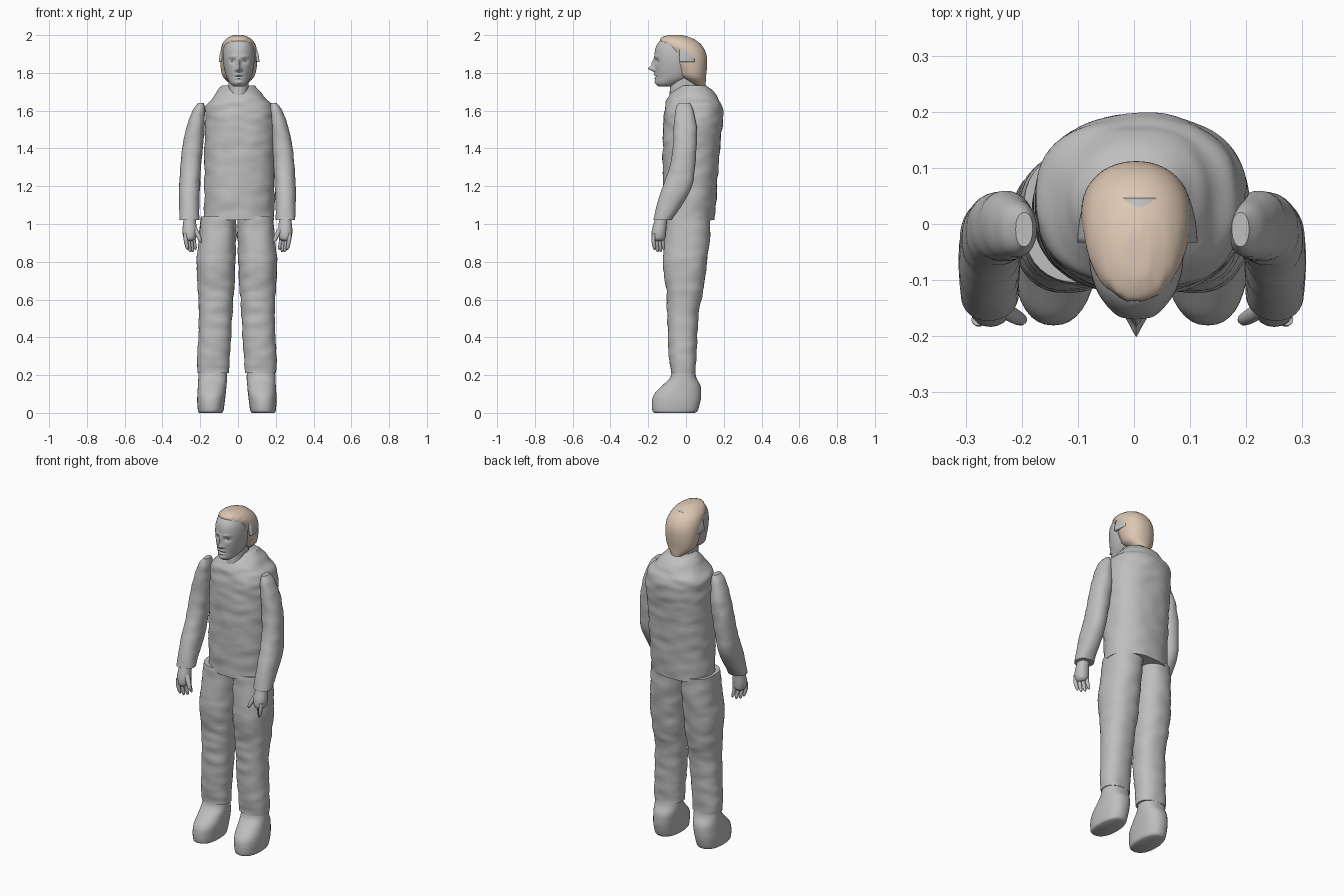
import bpy, bmesh, math
from mathutils import Vector, noise

if "Cube" in bpy.data.objects:
    bpy.data.objects.remove(bpy.data.objects["Cube"])


def material(name, rgb):
    m = bpy.data.materials.new(name)
    m.use_nodes = True
    m.diffuse_color = (*rgb, 1)
    m.node_tree.nodes["Principled BSDF"].inputs["Base Color"].default_value = (*rgb, 1)
    return m


GRAY = material("plain_gray", (0.52, 0.52, 0.52))
TAN = material("hair_tan", (0.72, 0.57, 0.45))


def finish(name, bm, mat, sharp=50):
    bmesh.ops.recalc_face_normals(bm, faces=bm.faces)
    me = bpy.data.meshes.new(name)
    bm.to_mesh(me)
    bm.free()
    me.materials.append(mat)
    me.shade_smooth()
    me.set_sharp_from_angle(angle=math.radians(sharp))
    ob = bpy.data.objects.new(name, me)
    bpy.context.collection.objects.link(ob)
    return ob


def spline(keys, steps):
    """Smooth in-between rings through the key rings."""
    out = []
    for i in range(len(keys) - 1):
        a, b, c, d = (keys[max(0, min(len(keys) - 1, i + k))] for k in (-1, 0, 1, 2))
        for s in range(steps):
            t = s / steps
            out.append([0.5 * (2 * q + (r - p) * t + (2 * p - 5 * q + 4 * r - u) * t * t
                               + (3 * q - p - 3 * r + u) * t ** 3)
                        for p, q, r, u in zip(a, b, c, d)])
    return out + [keys[-1]]


def loft(name, keys, mat, n=32, steps=5, power=2.2, wrinkle=0, shape=None, mirror=None):
    """Rings are (z, x min, x max, y min, y max); mirror gives the x shift of a mirrored copy."""
    bm = bmesh.new()
    rings = []
    for z, x0, x1, y0, y1 in spline(keys, steps):
        ring = []
        for k in range(n):
            a = math.tau * k / n
            c, s = math.cos(a), math.sin(a)
            ex = math.copysign(abs(c) ** (2 / power), c)
            ey = math.copysign(abs(s) ** (2 / power), s)
            p = Vector(((x0 + x1) / 2 + ex * (x1 - x0) / 2, (y0 + y1) / 2 + ey * (y1 - y0) / 2, z))
            if wrinkle:
                w = noise.noise(Vector((p.x * 11, p.y * 11, z * 24)))
                p += Vector((c, s, 0)) * w * wrinkle
            if shape:
                shape(p)
            if mirror is not None:
                p.x = mirror - p.x
            ring.append(bm.verts.new(p))
        rings.append(ring)
    for a, b in zip(rings, rings[1:]):
        for k in range(n):
            bm.faces.new((a[k], a[(k + 1) % n], b[(k + 1) % n], b[k]))
    bm.faces.new(rings[0])
    bm.faces.new(rings[-1])
    return finish(name, bm, mat)


def ball(name, center, size, mat):
    bm = bmesh.new()
    bmesh.ops.create_uvsphere(bm, u_segments=16, v_segments=10, radius=1)
    for v in bm.verts:
        v.co = Vector(center) + Vector(size) * v.co
    return finish(name, bm, mat)


def finger(name, path, mirror):
    """Tapered finger along (x, y, z, radius) points."""
    loft(name, [(z, x - r, x + r, y - r, y + r) for x, y, z, r in path], GRAY, 10, 3, 2,
         mirror=mirror)


# Jacket body with sloping shoulders
loft("jacket", [
    (1.02, -.18, .19, -.115, .15), (1.2, -.178, .193, -.122, .165),
    (1.4, -.177, .198, -.123, .18), (1.54, -.175, .203, -.12, .195),
    (1.62, -.172, .188, -.112, .192), (1.66, -.14, .153, -.1, .172),
    (1.70, -.112, .118, -.075, .147), (1.732, -.085, .088, -.035, .112)],
    GRAY, 64, 9, 2.25, wrinkle=.007)
loft("neck", [(1.6, -.06, .065, -.1, .07), (1.68, -.052, .057, -.088, .065),
              (1.8, -.052, .057, -.08, .06)], GRAY, 24, 4)

# Limbs, each followed by its mirrored partner
for side, arm_shift, leg_shift in (("left", None, None), ("right", -.006, -.012)):
    loft(side + "_sleeve", [
        (1.64, .175, .205, -.04, .02), (1.6, .168, .235, -.058, .04),
        (1.5, .172, .27, -.066, .056), (1.4, .18, .29, -.07, .057),
        (1.3, .19, .3, -.088, .048), (1.2, .195, .306, -.122, .032),
        (1.1, .198, .306, -.155, -.022), (1.02, .198, .3, -.172, -.075)],
        GRAY, 32, 6, wrinkle=.004, mirror=arm_shift)
    loft(side + "_palm", [
        (1.04, .22, .28, -.16, -.095), (1.0, .215, .285, -.172, -.102),
        (.96, .212, .288, -.182, -.105), (.925, .218, .282, -.182, -.11),
        (.91, .235, .268, -.17, -.125)], GRAY, 20, 4, mirror=arm_shift)
    for i in range(4):
        x, y = .273 - .014 * i, -.17 + .016 * i
        tip = .872 - .022 * math.sin(math.pi * (i + .5) / 4)
        finger(f"{side}_finger_{i + 1}", [
            (x, y, .95, .011), (x - .003, y - .002, .91, .011), (x - .01, y + .002, tip + .012, .009),
            (x - .012, y + .004, tip, .003)], arm_shift)
    finger(side + "_thumb", [(.23, -.15, .985, .015), (.21, -.162, .95, .014),
                             (.196, -.17, .917, .011), (.19, -.17, .902, .004)], arm_shift)
    loft(side + "_trouser_leg", [
        (.21, .037, .203, -.082, .052), (.3, .03, .203, -.09, .056),
        (.42, .022, .198, -.096, .06), (.55, .016, .195, -.1, .07),
        (.65, .008, .2, -.105, .092), (.78, .002, .208, -.12, .11),
        (.9, -.002, .198, -.115, .122), (1.04, -.004, .185, -.105, .132)],
        GRAY, 36, 7, 2.3, wrinkle=.006, mirror=leg_shift)
    loft(side + "_boot", [
        (0, .075, .193, -.165, .045), (.012, .065, .2, -.178, .062),
        (.06, .058, .204, -.18, .076), (.1, .053, .203, -.168, .08),
        (.145, .049, .2, -.125, .076), (.19, .046, .198, -.082, .054),
        (.25, .05, .195, -.075, .045)], GRAY, 36, 5, 2.3, mirror=leg_shift)

# Face relief: (x offset, z, push, x spread, z spread), both sides where x is not zero
RELIEF = [(0, 1.822, .034, .011, .013), (0, 1.85, .016, .008, .022), (.014, 1.815, .01, .007, .007),
          (.032, 1.862, -.011, .017, .012), (.03, 1.886, .005, .02, .007),
          (0, 1.79, .009, .019, .006), (0, 1.772, .008, .016, .006),
          (0, 1.781, -.005, .022, .003), (0, 1.75, .006, .017, .009)]


def face(p):
    if p.y > -.07:
        return
    x, z = p.x - .004, p.z
    for dx, dz, push, sx, sz in RELIEF:
        p.y -= push * math.exp(-((abs(x) - dx) / sx) ** 2 - ((z - dz) / sz) ** 2)


loft("head", [
    (1.728, -.022, .03, -.145, -.07), (1.745, -.042, .05, -.16, -.03),
    (1.78, -.062, .07, -.161, .04), (1.83, -.075, .083, -.165, .06),
    (1.88, -.08, .088, -.167, .06), (1.93, -.076, .084, -.162, .05),
    (1.965, -.062, .07, -.142, .03), (1.985, -.04, .048, -.11, 0)],
    GRAY, 96, 9, 2.1, shape=face)
for side, s in (("left", 1), ("right", -1)):
    ball(side + "_eye", (.004 + s * .032, -.139, 1.861), (.012, .011, .007), GRAY)


# Hair with an uneven fringe, tapering to the nape
def fringe(p):
    if p.y < 0:
        p.y += .006 * noise.noise(Vector((p.x * 60, 0, p.z * 50)))


loft("hair", [
    (1.722, -.012, .025, .075, .102), (1.745, -.045, .052, .02, .104),
    (1.78, -.08, .086, -.035, .106), (1.83, -.092, .099, -.06, .111),
    (1.88, -.094, .102, -.078, .111), (1.92, -.091, .1, -.1, .1),
    (1.955, -.082, .09, -.132, .075), (1.982, -.06, .068, -.135, .035),
    (1.997, -.03, .036, -.105, -.01), (2.0, -.012, .018, -.08, -.04)],
    TAN, 64, 5, 2.1, shape=fringe)

# Broad band arched over the head, notched at the front
bm = bmesh.new()
rows, cols = 8, 64
grid = []
for i in range(cols + 1):
    a = math.pi * i / cols
    line = []
    for j in range(rows + 1):
        x = .107 * math.cos(a)
        front = -.033 + math.sqrt(max(0, .021 ** 2 - x * x))
        t = j / rows
        y = front + (.046 - front) * t
        u = (y + .033) / .079
        line.append(bm.verts.new((.006 + (.107 - .014 * u * u) * math.cos(a), y,
                                  1.858 + (.137 - .017 * u * u) * math.sin(a))))
    grid.append(line)
for a, b in zip(grid, grid[1:]):
    for j in range(rows):
        bm.faces.new((a[j], b[j], b[j + 1], a[j + 1]))
band = finish("head_band", bm, GRAY)
solid = band.modifiers.new("thickness", "SOLIDIFY")
solid.thickness = .016
solid.offset = -1 if band.data.polygons[len(band.data.polygons) // 2].normal.z > 0 else 1
